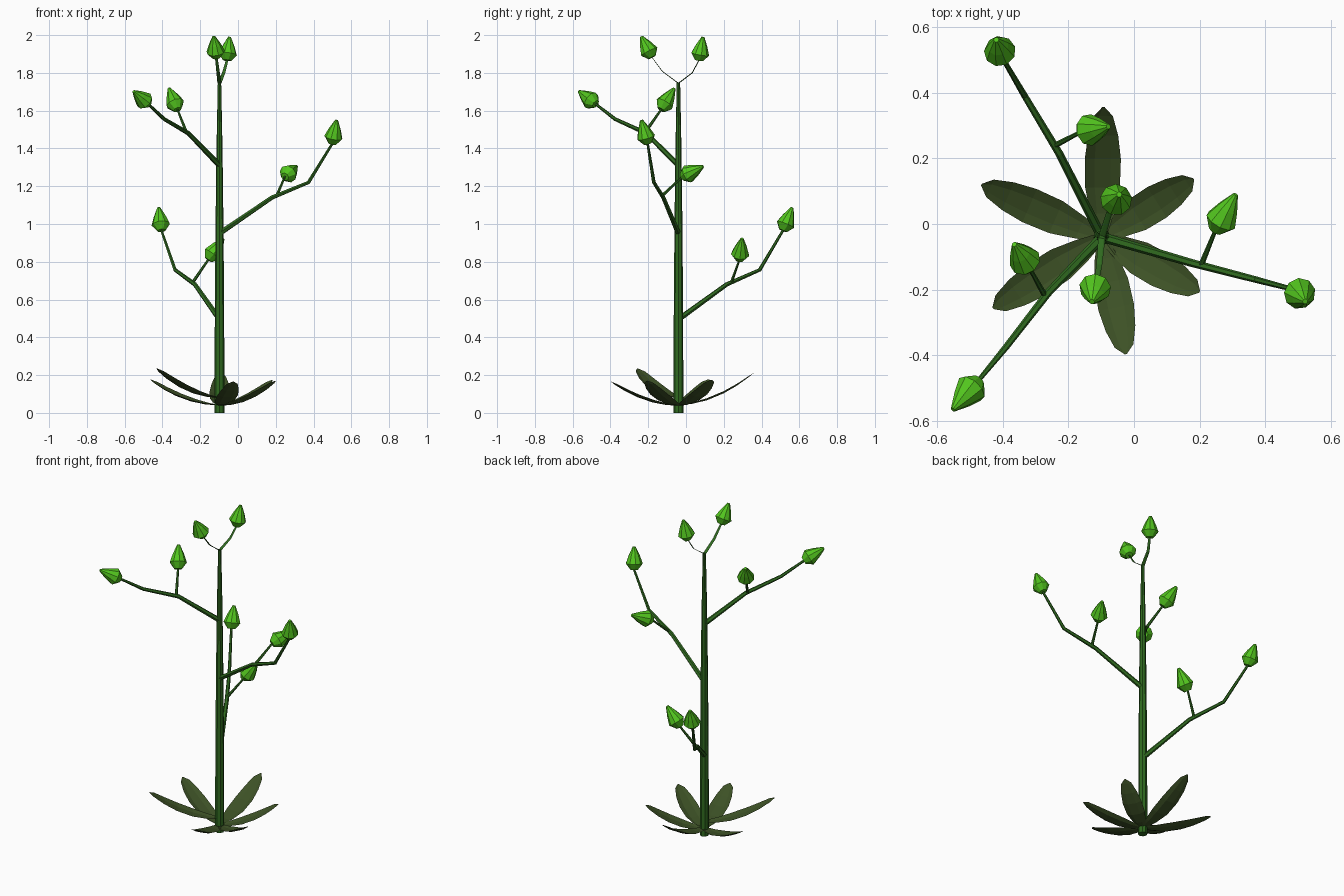
import bpy, bmesh, math
from mathutils import Vector

if "Cube" in bpy.data.objects:
    bpy.data.objects.remove(bpy.data.objects["Cube"])


def material(name, rgb):
    m = bpy.data.materials.new(name)
    m.diffuse_color = (*rgb, 1)
    m.use_nodes = True
    m.node_tree.nodes["Principled BSDF"].inputs["Base Color"].default_value = m.diffuse_color
    return m


STEM = material("stem green", (0.029, 0.145, 0.014))
LEAF = material("dark leaf green", (0.046, 0.082, 0.019))
BUD = material("bright bud green", (0.085, 0.560, 0.013))


def finish(bm, name, mat):
    bmesh.ops.recalc_face_normals(bm, faces=bm.faces)
    me = bpy.data.meshes.new(name)
    bm.to_mesh(me)
    bm.free()
    me.materials.append(mat)
    ob = bpy.data.objects.new(name, me)
    bpy.context.collection.objects.link(ob)
    return ob


def tube(name, points, radii, sides, mat, flat=1.0):
    """Flat-shaded tapered tube along a path; flat squashes its height."""
    pts = [Vector(p) for p in points]
    bm = bmesh.new()
    rings = []
    side = None
    for i, p in enumerate(pts):
        d = (pts[min(i + 1, len(pts) - 1)] - pts[max(i - 1, 0)]).normalized()
        if side is None:
            side = d.cross(Vector((0, 0, 1)))
            if side.length < 0.05:
                side = Vector((1, 0, 0))
        side = (side - d * side.dot(d)).normalized()
        up = side.cross(d)
        rings.append([bm.verts.new(p + radii[i] * (side * math.cos(a) + up * flat * math.sin(a)))
                      for a in (math.tau * k / sides for k in range(sides))])
    for a, b in zip(rings, rings[1:]):
        for k in range(sides):
            n = (k + 1) % sides
            bm.faces.new((a[k], a[n], b[n], b[k]))
    bm.faces.new(rings[0])
    bm.faces.new(rings[-1])
    return finish(bm, name, mat)


def bud(name, base, tip):
    """Pointed bud with a faceted foot."""
    base, tip = Vector(base), Vector(tip)
    profile = [(0, .022), (.27, .049), (.62, .032), (1, .008)]
    tube(name, [base.lerp(tip, t) for t, r in profile], [r for t, r in profile], 9, BUD)


def leaf(name, root, tip):
    """Broad leaf that curves upward, cupped across."""
    root, tip = Vector(root), Vector(tip)
    flat = Vector((tip.x - root.x, tip.y - root.y, 0))
    side = Vector((-flat.y, flat.x, 0)).normalized()
    rise = tip.z - root.z
    outline = [(0, .014), (.18, .036), (.38, .053), (.60, .055), (.78, .046), (.93, .029), (1, .003)]
    bm = bmesh.new()
    rows = []
    for t, w in outline:
        c = root + flat * t + Vector((0, 0, rise * (.05 * t + .95 * t * t)))
        rows.append([bm.verts.new(c + side * w * s + Vector((0, 0, .25 * w * (s * s - .3))))
                     for s in (-1, -.45, .45, 1)])
    for a, b in zip(rows, rows[1:]):
        for k in range(3):
            bm.faces.new((a[k], a[k + 1], b[k + 1], b[k]))
    finish(bm, name, LEAF)


# main stem
X, Y = -.098, -.04
tube("main_stem", [(X, Y, 0), (X, Y, .5), (X, Y, 1), (X, Y, 1.4), (X, Y, 1.75)],
     [.026, .025, .021, .016, .009], 8, STEM)

# side branches: path, main bud tip, twig start, twig bud base, twig bud tip
branches = {
    "right": ([(X, Y, .95), (.18, -.12, 1.14), (.373, -.17, 1.22), (.499, -.203, 1.425)],
              (.522, -.236, 1.55), (.205, -.125, 1.15), (.248, -.02, 1.25), (.31, .09, 1.305)),
    "front": ([(X, Y, 1.31), (-.262, -.21, 1.48), (-.39, -.375, 1.555), (-.475, -.478, 1.635)],
              (-.552, -.566, 1.702), (-.272, -.218, 1.483), (-.32, -.132, 1.605), (-.365, -.062, 1.718)),
    "back": ([(X, Y, .495), (-.228, .215, .68), (-.333, .39, .757), (-.405, .513, .965)],
             (-.42, .562, 1.087), (-.24, .24, .69), (-.158, .283, .81), (-.078, .297, .923)),
}
for n, (path, tip, start, foot, twig_tip) in branches.items():
    tube(n + "_branch", path, [.015, .012, .010, .007], 6, STEM)
    bud(n + "_branch_bud", path[-1], tip)
    tube(n + "_twig", [start, foot], [.009, .006], 6, STEM)
    bud(n + "_twig_bud", foot, twig_tip)

# thin flat fork at the top
forks = {
    "front": ([(X, Y, 1.745), (-.106, -.125, 1.808), (-.115, -.18, 1.882)], (-.128, -.237, 1.993)),
    "back": ([(X, Y, 1.745), (-.076, .033, 1.80), (-.058, .068, 1.866)], (-.045, .09, 1.99)),
}
for n, (path, tip) in forks.items():
    tube(n + "_fork", path, [.011, .009, .007], 6, STEM, flat=.2)
    bud(n + "_fork_bud", path[-1], tip)

# rosette of leaves around the foot of the stem: tip and root height
tips = [((-.093, .357, .21), .042), ((.182, .137, .175), .038), ((.20, -.207, .17), .038),
        ((-.025, -.397, .165), .038), ((-.43, -.257, .235), .08), ((-.465, .12, .177), .04)]
for i, (tip, z) in enumerate(tips):
    leaf(f"leaf_{i + 1}", (X, Y, z), tip)
